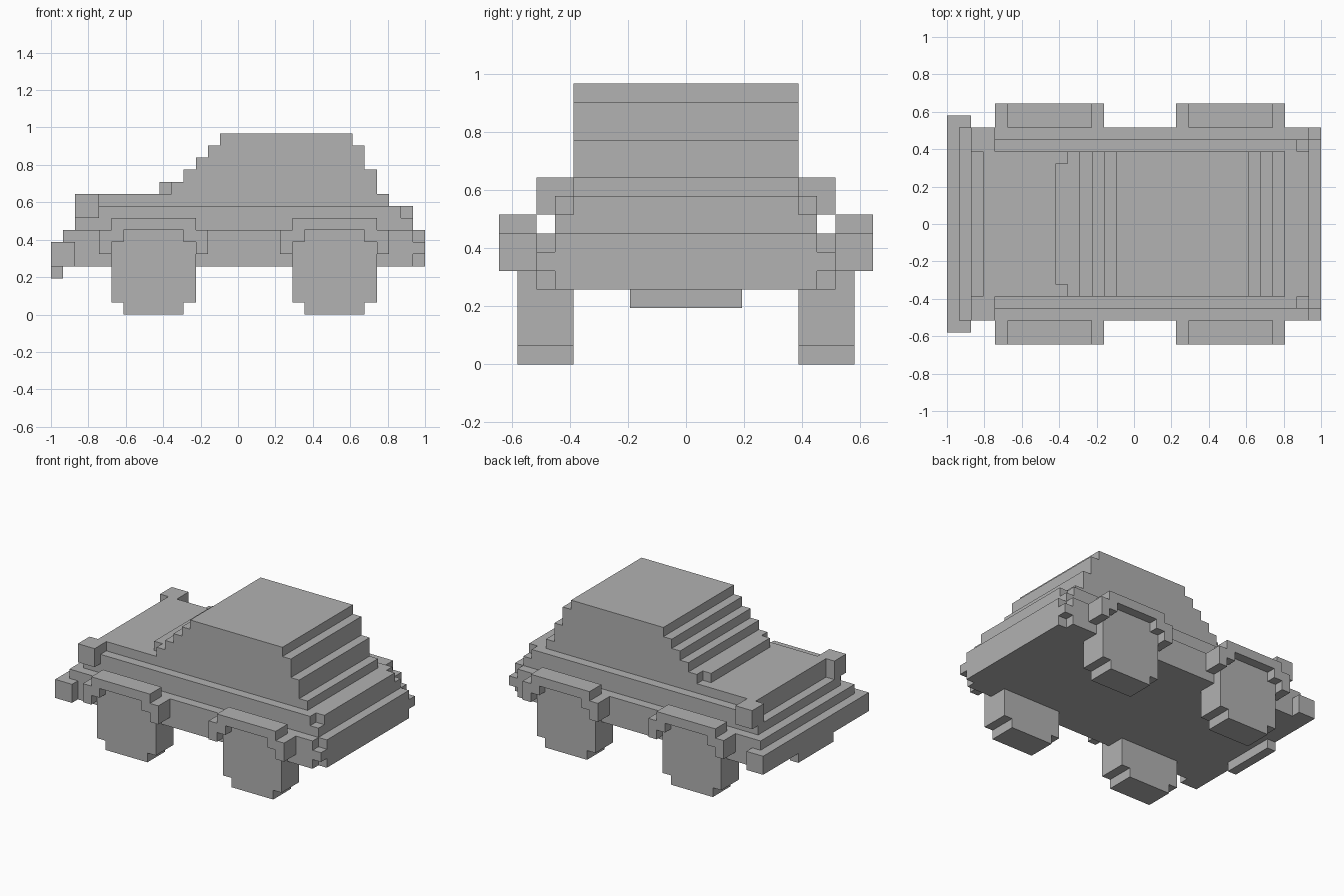
import bpy, bmesh
from mathutils import Vector

cube = bpy.data.objects.get("Cube")
if cube:
    bpy.data.objects.remove(cube, do_unlink=True)

UNIT = 2 / 31                         # size of one block
MIDDLE = Vector((15.5, 10, 0))        # centre of the block grid

grey = bpy.data.materials.new("plain_grey")
grey.use_nodes = True
grey.diffuse_color = (0.445, 0.445, 0.445, 1)
grey.node_tree.nodes["Principled BSDF"].inputs["Base Color"].default_value = grey.diffuse_color


def extrude_profile(name, outline, y0, y1):
    """Extrude a side outline of (x, z) block coordinates from y0 to y1."""
    bm = bmesh.new()
    face = bm.faces.new([bm.verts.new((Vector((x, y0, z)) - MIDDLE) * UNIT) for x, z in outline])
    moved = bmesh.ops.extrude_face_region(bm, geom=[face])["geom"]
    bmesh.ops.translate(bm, vec=(0, (y1 - y0) * UNIT, 0),
                        verts=[g for g in moved if isinstance(g, bmesh.types.BMVert)])
    bmesh.ops.recalc_face_normals(bm, faces=bm.faces)
    mesh = bpy.data.meshes.new(name)
    bm.to_mesh(mesh)
    bm.free()
    mesh.materials.append(grey)
    obj = bpy.data.objects.new(name, mesh)
    bpy.context.scene.collection.objects.link(obj)


def stack(name, base, spans, y0, y1):
    """Stepped solid: one (x0, x1) span for each block layer above base."""
    left, right = [], []
    for i, (x0, x1) in enumerate(spans):
        for side, x in ((left, x0), (right, x1)):
            if side and side[-1][0] == x:
                side.pop()            # straight wall, no step here
            else:
                side.append((x, base + i))
            side.append((x, base + i + 1))
    extrude_profile(name, left + right[::-1], y0, y1)


def both_sides(name, outline, y0, y1):
    extrude_profile("right_" + name, outline, y0, y1)
    extrude_profile("left_" + name, outline, 20 - y1, 20 - y0)


def rect(x0, x1, z0, z1):
    return [(x0, z0), (x0, z1), (x1, z1), (x1, z0)]


# Lower body, shoulders and cabin
stack("lower_body", 4, [(2, 30), (2, 30), (1, 30)], 2, 18)
stack("upper_body", 7, [(2, 30), (3, 30), (3, 28)], 4, 16)
stack("cabin", 10, [(10, 27), (11, 27), (12, 26), (13, 26), (14, 25)], 4, 16)
extrude_profile("windscreen_base", rect(9, 10, 10, 11), 5, 15)
both_sides("shoulder", [(2, 7), (2, 8), (3, 8), (3, 9), (29, 9), (29, 8), (30, 8), (30, 7)], 3, 4)

# Bumpers, front plate and lamps
extrude_profile("front_bumper", rect(0, 2, 4, 6), 1, 19)
extrude_profile("front_plate", rect(0, 1, 3, 4), 7, 13)
extrude_profile("rear_bumper", rect(30, 31, 4, 7), 3, 17)
both_sides("rear_bumper_end", rect(30, 31, 5, 6), 2, 3)
both_sides("headlight", rect(2, 4, 8, 10), 2, 4)

# Wheels and stepped wheel arches
WHEEL = [(1, 0), (1, 1), (0, 1), (0, 6), (1, 6), (1, 7),
         (6, 7), (6, 6), (7, 6), (7, 1), (6, 1), (6, 0)]
ARCH = [(-1, 5), (-1, 7), (0, 7), (0, 8), (7, 8), (7, 7), (8, 7), (8, 5),
        (7, 5), (7, 6), (6, 6), (6, 7), (1, 7), (1, 6), (0, 6), (0, 5)]
for place, start in (("front", 5), ("rear", 20)):
    both_sides(place + "_wheel", [(x + start, z) for x, z in WHEEL], 1, 4)
    both_sides(place + "_arch", [(x + start, z) for x, z in ARCH], 0, 2)
